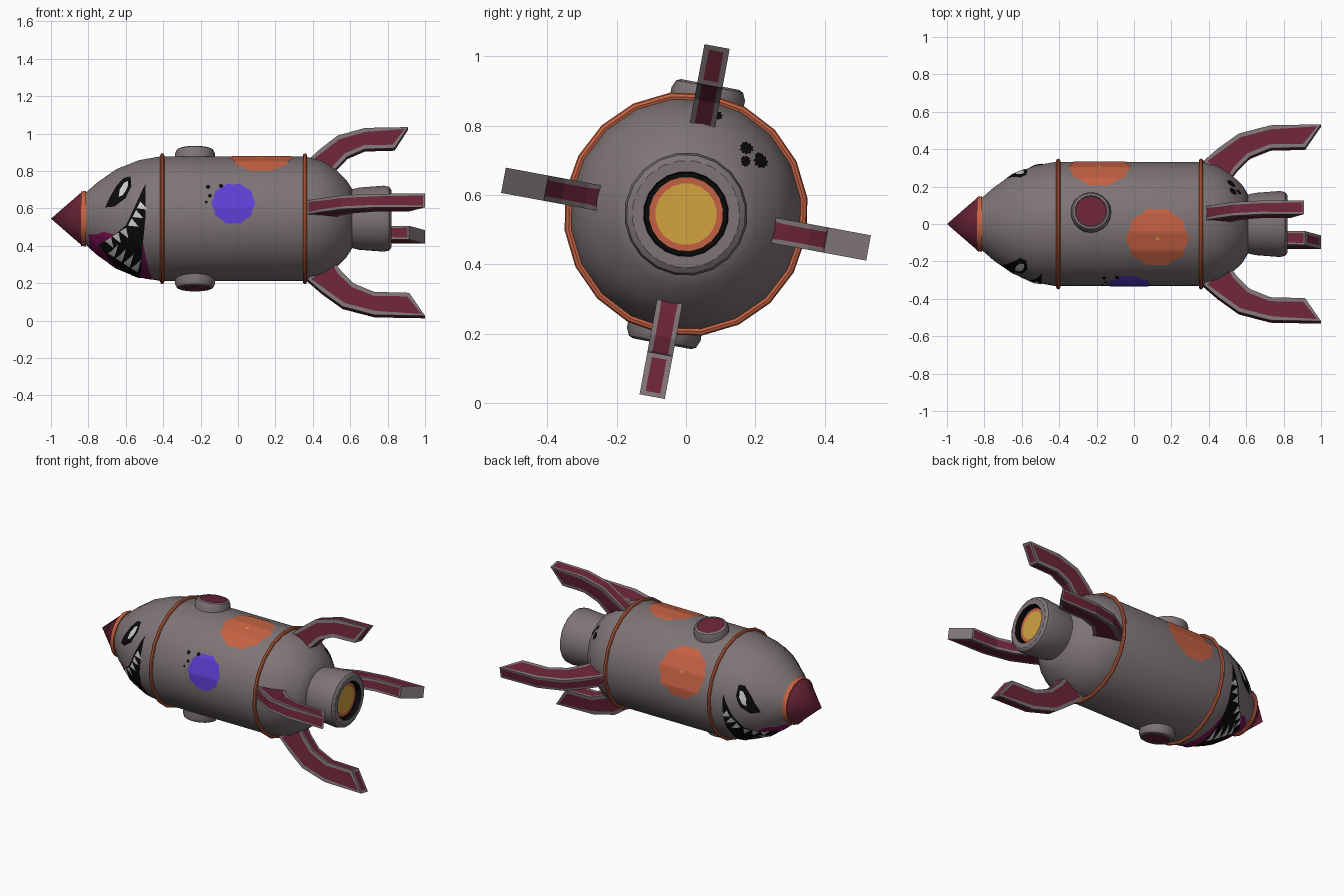
import bpy, bmesh
from math import sin, cos, asin, pi, radians
from mathutils import Matrix, Vector

if "Cube" in bpy.data.objects:
    bpy.data.objects.remove(bpy.data.objects["Cube"])

COLORS = {
    "grey": (0.21, 0.175, 0.18), "orange": (0.56, 0.12, 0.055),
    "maroon": (0.15, 0.018, 0.04), "purple": (0.11, 0.05, 0.66),
    "yellow": (0.65, 0.36, 0.05), "magenta": (0.2, 0.006, 0.09),
    "black": (0.003, 0.003, 0.003), "white": (0.6, 0.6, 0.6)}
MATS = {}
for label, rgb in COLORS.items():
    m = bpy.data.materials.new(label)
    m.use_nodes = True
    m.diffuse_color = (*rgb, 1)
    bsdf = m.node_tree.nodes["Principled BSDF"]
    bsdf.inputs["Base Color"].default_value = (*rgb, 1)
    bsdf.inputs["Roughness"].default_value = 0.8
    MATS[label] = m

SIDES = 20
STEP = 2 * pi / SIDES
AXIS_Z = 0.545
ROLL = radians(10.5)
# the whole rocket lies along x, slightly rolled
PLACE = Matrix.Translation((0, 0, AXIS_Z)) @ Matrix.Rotation(-ROLL, 4, 'X')


def finish(name, bm, mats, smooth=True, local=Matrix()):
    mesh = bpy.data.meshes.new(name)
    bm.to_mesh(mesh)
    bm.free()
    mesh.transform(PLACE @ local)
    obj = bpy.data.objects.new(name, mesh)
    bpy.context.collection.objects.link(obj)
    for label in mats:
        mesh.materials.append(MATS[label])
    if smooth:
        bpy.ops.object.select_all(action='DESELECT')
        obj.select_set(True)
        bpy.context.view_layer.objects.active = obj
        bpy.ops.object.shade_smooth_by_angle(angle=radians(35))
    return obj


def lathe(name, profile, mats, bands=None, closed=False, local=Matrix()):
    """Revolve (x, radius) points about x; bands gives a slot per segment."""
    bm = bmesh.new()
    rings = [[bm.verts.new((x, -r * cos(k * STEP), r * sin(k * STEP)))
              for k in range(SIDES)] for x, r in profile]
    for i in range(len(rings) - (0 if closed else 1)):
        a, b = rings[i], rings[(i + 1) % len(rings)]
        for k in range(SIDES):
            n = (k + 1) % SIDES
            f = bm.faces.new((a[k], a[n], b[n], b[k]))
            f.material_index = bands[i] if bands else 0
    bmesh.ops.remove_doubles(bm, verts=bm.verts, dist=1e-5)
    bmesh.ops.dissolve_degenerate(bm, edges=bm.edges, dist=1e-5)
    bmesh.ops.recalc_face_normals(bm, faces=bm.faces)
    return finish(name, bm, mats, local=local)


# hull
HULL = [(-0.82, 0.135), (-0.75, 0.197), (-0.65, 0.267), (-0.53, 0.315),
        (-0.42, 0.335), (0.36, 0.335), (0.45, 0.312), (0.52, 0.268),
        (0.58, 0.208), (0.61, 0.16)]
lathe("hull", [(-0.82, 0)] + HULL + [(0.61, 0)], ["grey"])


def hull_radius(x):
    for (x0, r0), (x1, r1) in zip(HULL, HULL[1:]):
        if x <= x1:
            return r0 + (r1 - r0) * (x - x0) / (x1 - x0)
    return HULL[-1][1]


# nose cone and collar
lathe("nose_cone", [(-1, 0), (-0.84, 0.14), (-0.84, 0)], ["maroon"])
lathe("nose_collar", [(-0.84, 0), (-0.84, 0.146), (-0.813, 0.15), (-0.813, 0)], ["orange"])

# hoops around the hull
for label, cx in (("front_hoop", -0.405), ("rear_hoop", 0.358)):
    loop = [(cx + 0.011 * cos(t * pi / 4), 0.341 + 0.012 * sin(t * pi / 4)) for t in range(8)]
    lathe(label, loop, ["orange"], closed=True)

# engine nozzle with glowing core
lathe("nozzle", [(0.57, 0.15), (0.65, 0.168), (0.78, 0.178), (0.808, 0.172), (0.82, 0.155),
                 (0.82, 0.123), (0.79, 0.12), (0.79, 0.107), (0.79, 0.089), (0.79, 0)],
      ["grey", "black", "orange", "yellow"], bands=[0, 0, 0, 0, 0, 1, 1, 2, 3])

# portholes, top and bottom
for label, turn in (("top_porthole", -pi / 2), ("bottom_porthole", pi / 2)):
    lathe(label, [(0.27, 0.105), (0.352, 0.108), (0.374, 0.098), (0.38, 0.085), (0.376, 0.082), (0.376, 0)],
          ["grey", "maroon"], bands=[0, 0, 0, 0, 1],
          local=Matrix.Translation((-0.23, 0, 0)) @ Matrix.Rotation(turn, 4, 'Y'))

# fins: curved straps given as (outer, inner) point pairs
STRAP = [((0.37, 0.335), (0.50, 0.22)), ((0.45, 0.405), (0.55, 0.29)),
         ((0.56, 0.485), (0.62, 0.36)), ((0.73, 0.53), (0.73, 0.405)),
         ((1.0, 0.535), (0.915, 0.41))]


def fin(name, quarter, sx=1, sr=1, tip_paint=False):
    bm = bmesh.new()
    rows = []
    for pair in STRAP:
        (ox, orad), (ix, irad) = [(0.37 + (x - 0.37) * sx, r * sr) for x, r in pair]
        rows.append([bm.verts.new(p) for p in (
            (ox, -0.037, orad), (ox, 0.037, orad), (ix, 0.037, irad), (ix, -0.037, irad))])
    strips = [[bm.faces.new((a[j], a[(j + 1) % 4], b[(j + 1) % 4], b[j]))
               for a, b in zip(rows, rows[1:])] for j in range(4)]
    bm.faces.new(rows[0])
    tip = bm.faces.new(rows[-1])
    bmesh.ops.recalc_face_normals(bm, faces=bm.faces)
    # painted panel inset in each side
    for j, strip in enumerate(strips):
        bmesh.ops.inset_region(bm, faces=strip, thickness=0.022 if j % 2 else 0.014)
        for f in strip:
            f.material_index = 1
    if tip_paint:
        bmesh.ops.inset_region(bm, faces=[tip], thickness=0.022)
        tip.material_index = 1
    finish(name, bm, ["grey", "maroon"], smooth=False,
           local=Matrix.Rotation(quarter * pi / 2, 4, 'X'))


fin("top_fin", 0, 0.857, 0.918, True)
fin("front_fin", 1)
fin("bottom_fin", 2, tip_paint=True)
fin("back_fin", 3)


def decal(name, outline, color, lift):
    """Wrap a flat (x, angle) outline onto the hull facets."""
    bm = bmesh.new()
    bm.faces.new([bm.verts.new((x, a, 0)) for x, a in outline])
    bmesh.ops.triangulate(bm, faces=bm.faces)
    cuts = [((x, 0, 0), (1, 0, 0)) for x, r in HULL]
    cuts += [((0, k * STEP, 0), (0, 1, 0)) for k in range(-8, 18)]
    for co, no in cuts:
        bmesh.ops.bisect_plane(bm, geom=bm.verts[:] + bm.edges[:] + bm.faces[:],
                               plane_co=co, plane_no=no, dist=1e-6)
    for v in bm.verts:
        x, a = v.co.x, v.co.y
        r = hull_radius(x) * cos(STEP / 2) / cos(a % STEP - STEP / 2) + lift
        v.co = (x, -r * cos(a), r * sin(a))
    bm.normal_update()
    for f in bm.faces:
        c = f.calc_center_median()
        if f.normal.dot(Vector((0, c.y, c.z))) < 0:
            f.normal_flip()
    finish(name, bm, [color])


def spot(name, x, angle, size, color, lift=0.003, wobble=0.04, n=40):
    pts = []
    for i in range(n):
        t = 2 * pi * i / n
        r = size * (1 + wobble * cos(10 * t))
        pts.append((x + r * cos(t), radians(angle) + r * sin(t) / hull_radius(x)))
    decal(name, pts, color, lift)


# paint spots
for label, x, angle in (("upper_spot", 0.125, 66), ("back_spot", -0.185, 145)):
    spot(label, x, angle, 0.162, "orange")
    spot(label + "_center", x, angle, 0.009, "yellow", 0.005, 0, 8)
spot("front_spot", -0.025, 4, 0.113, "purple")
for i, (x, angle, size) in enumerate([
        (-0.16, 20, 0.012), (-0.15, 11, 0.01), (-0.09, 21, 0.012), (-0.17, 5, 0.007),
        (0.53, 122, 0.018), (0.52, 134, 0.022), (0.47, 96, 0.02), (0.56, 128, 0.014)]):
    spot(f"soot_speck_{i + 1}", x, angle, size, "black", wobble=0.15)


def face_paint(name, points, color, lift):
    """Outline in side-on (x, z), painted on both flanks."""
    pts = []
    for x, z in points:
        s = max(-1, min(1, (z - AXIS_Z) / hull_radius(x)))
        pts.append((x, max(asin(s) - ROLL, -pi / 2)))
    decal("front_" + name, pts, color, lift)
    decal("back_" + name, [(x, pi - a) for x, a in pts], color, lift)


# snarling face
face_paint("gums", [(-0.80, 0.46), (-0.72, 0.475), (-0.6, 0.45), (-0.51, 0.43),
                    (-0.455, 0.2), (-0.6, 0.2), (-0.72, 0.3), (-0.79, 0.38)], "magenta", 0.002)
face_paint("mouth", [(-0.495, 0.73), (-0.495, 0.55), (-0.51, 0.4), (-0.525, 0.2), (-0.6, 0.2),
                     (-0.68, 0.32), (-0.745, 0.41), (-0.66, 0.46), (-0.6, 0.51), (-0.56, 0.59)],
           "black", 0.004)
face_paint("eye", [(-0.575, 0.77), (-0.57, 0.72), (-0.6, 0.655), (-0.66, 0.61), (-0.71, 0.605),
                   (-0.69, 0.65), (-0.65, 0.72), (-0.61, 0.762)], "black", 0.003)
face_paint("eye_white", [(-0.588, 0.745), (-0.59, 0.71), (-0.615, 0.67), (-0.638, 0.66),
                         (-0.632, 0.7), (-0.61, 0.735)], "white", 0.005)


def teeth(name, start, end, count, length):
    a, b = Vector(start), Vector(end)
    step = (b - a) / count
    point = Vector((-step.y, step.x)).normalized() * length
    for i in range(count):
        p = a + step * (i + 0.08)
        q = a + step * (i + 0.92)
        face_paint(f"{name}_{i + 1}", [p, q, (p + q) / 2 + point], "white", 0.006)


teeth("upper_tooth", (-0.52, 0.64), (-0.59, 0.505), 3, 0.055)
teeth("cheek_tooth", (-0.595, 0.5), (-0.715, 0.425), 3, 0.055)
teeth("lower_tooth", (-0.70, 0.365), (-0.535, 0.26), 4, 0.07)
